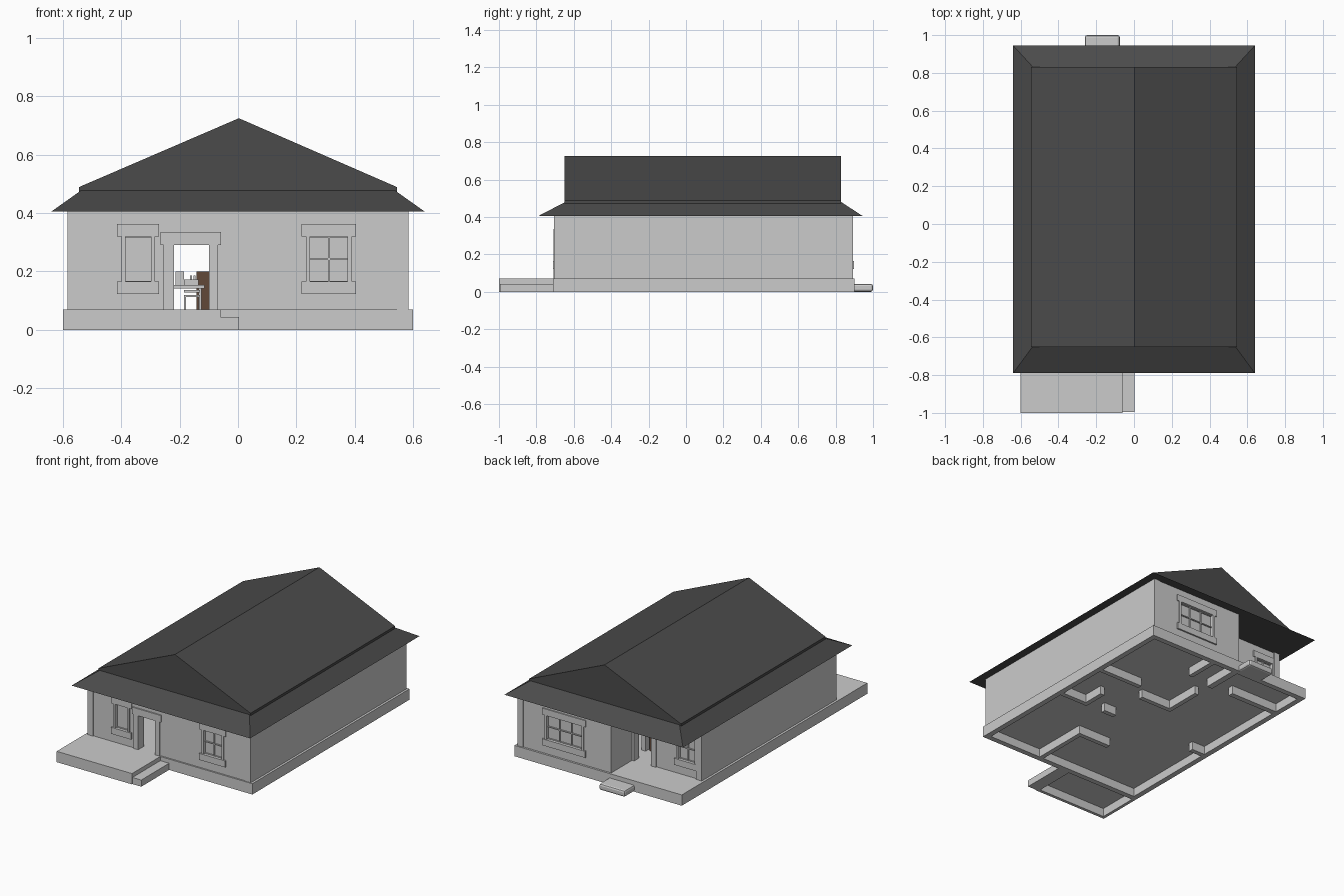
import bpy

if "Cube" in bpy.data.objects:
    bpy.data.objects.remove(bpy.data.objects["Cube"])

def material(name, rgb):
    m = bpy.data.materials.new(name)
    m.diffuse_color = (*rgb, 1)
    m.use_nodes = True
    m.node_tree.nodes["Principled BSDF"].inputs["Base Color"].default_value = m.diffuse_color
    return m

ROOF = material("dark_roof", (0.07, 0.07, 0.07))
WOOD = material("brown_wood", (0.12, 0.065, 0.04))

def mesh(name, verts, faces, mat=None):
    me = bpy.data.meshes.new(name)
    me.from_pydata(verts, [], faces)
    ob = bpy.data.objects.new(name, me)
    bpy.context.collection.objects.link(ob)
    if mat:
        me.materials.append(mat)
    return ob

BOX = [(0, 1, 3, 2), (4, 6, 7, 5), (0, 4, 5, 1), (2, 3, 7, 6), (0, 2, 6, 4), (1, 5, 7, 3)]

def boxes(name, items, mat=None):
    """One object from boxes given as (x0, x1, y0, y1, z0, z1)."""
    verts, faces = [], []
    for b in items:
        n = len(verts)
        verts += [(x, y, z) for x in b[0:2] for y in b[2:4] for z in b[4:6]]
        faces += [tuple(n + i for i in f) for f in BOX]
    return mesh(name, verts, faces, mat)

BASE, TOP, SILL, HEAD = 0.07, 0.41, 0.165, 0.32

def wall(name, x0, x1, y0, y1, openings):
    """Wall along x, with openings (x0, x1, z0, z1)."""
    parts, x = [], x0
    for a, b, z0, z1 in openings:
        parts += [(x, a, y0, y1, BASE, TOP), (a, b, y0, y1, z1, TOP)]
        if z0 > BASE:
            parts.append((a, b, y0, y1, BASE, z0))
        x = b
    parts.append((x, x1, y0, y1, BASE, TOP))
    boxes(name, parts)

def window(name, a, b, y, out, cols, rows, side=0.025):
    """Trim, pane and bars; y is the outer wall face, out is the facing (-1 or 1)."""
    def d(u, v):
        return sorted((y + out * u, y + out * v))
    t = d(-0.01, 0.007)
    boxes(name + "_trim", [
        (a - side, b + side, *t, HEAD, HEAD + 0.042),
        (a - side, b + side, *d(-0.01, 0.01), SILL - 0.042, SILL),
        (a - side * .4, a + 0.004, *t, SILL, HEAD), (b - 0.004, b + side * .4, *t, SILL, HEAD)])
    boxes(name + "_pane", [(a, b, *d(-0.022, -0.017), SILL, HEAD)])
    g = d(-0.02, -0.009)
    bars = [(a + (b - a) * i / cols - .003, a + (b - a) * i / cols + .003, *g, SILL, HEAD)
            for i in range(cols + 1)]
    bars += [(a, b, *g, SILL + (HEAD - SILL) * i / rows - .003, SILL + (HEAD - SILL) * i / rows + .003)
             for i in range(rows + 1)]
    boxes(name + "_bars", bars)

def door_frame(name, a, b, y0, y1):
    boxes(name, [(a - 0.035, a, y0, y1, BASE, 0.29), (b, b + 0.032, y0, y1, BASE, 0.29),
                 (a - 0.045, b + 0.042, y0, y1, 0.29, 0.335)])

# Hollow foundation, with a ledge at the top, and the floor it carries
W = 0.035
boxes("foundation", [(-.6, .6, -.71, -.71 + W, 0, BASE), (-.6, .6, .9 - W, .9, 0, BASE),
                     (-.6, -.6 + W, -.71, .9, 0, BASE), (.6 - W, .6, -.71, .9, 0, BASE)])
boxes("floor", [(-.58, .58, -.69, .88, .055, .068)])

# Front porch slab with rim, and its side step
boxes("porch", [(-.6, -.06, -1, -.71, .055, BASE), (-.6, -.06, -1, -.98, 0, .06),
                (-.6, -.58, -1, -.71, 0, .06), (-.08, -.06, -1, -.71, 0, .06)])
boxes("porch_step", [(-.06, .003, -.995, -.71, 0, .043)])

# Rounded back step
step = boxes("back_step", [(-.26, -.075, .88, 1, 0, .042)])
bev = step.modifiers.new("bevel", 'BEVEL')
bev.width, bev.segments = 0.012, 2

# Outer walls; the back left corner is an open recess
wall("front_wall", -.545, .55, -.7, -.66,
     [(-.39, -.295, SILL, HEAD), (-.22, -.1, BASE, .29), (.243, .38, SILL, HEAD)])
wall("back_wall", -.085, .55, .85, .887, [(.12, .38, SILL, HEAD)])
wall("recess_wall", -.545, -.05, .63, .665, [(-.535, -.41, SILL, HEAD), (-.22, -.1, BASE, .29)])
boxes("recess_side_wall", [(-.085, -.05, .63, .887, BASE, TOP)])
boxes("right_wall", [(.545, .585, -.705, .892, BASE, TOP)])
boxes("left_wall", [(-.585, -.545, -.705, .675, BASE, TOP)])

# Windows and door frames
window("front_left_window", -.39, -.295, -.7, -1, 1, 1)
window("front_right_window", .243, .38, -.7, -1, 2, 2)
window("back_window", .12, .38, .887, 1, 3, 2)
window("recess_window", -.535, -.41, .665, 1, 2, 2)
door_frame("front_door_frame", -.22, -.1, -.708, -.65)
door_frame("back_door_frame", -.22, -.1, .625, .673)

# Inner partitions: (x0, x1, y0, y1), running from the ground to the ceiling
ROOMS = [(.36, .58, -.02, .01), (.36, .39, -.02, .15), (.26, .58, .35, .38),
         (.15, .18, -.68, -.3), (-.06, .18, -.33, -.3), (.15, .24, -.02, .01),
         (-.06, .17, .25, .28), (-.075, -.045, .25, .52), (.09, .12, .66, .87),
         (-.58, -.47, -.04, -.01)]
boxes("partitions", [(*r, 0, TOP) for r in ROOMS])
boxes("recess_footing", [(-.58, -.22, .63, .665, 0, .06), (-.09, -.05, .63, .88, 0, .06)])

# Furniture seen through the doorway
table = [(-.3, -.115, .12, .3, .142, .154)]
table += [(x, x + .01, y, y + .01, .068, .142) for x in (-.29, -.135) for y in (.13, .28)]
boxes("table", table)
chair = [(-.185, -.13, -.0, .06, .112, .12), (-.185, -.13, .055, .06, .128, .136)]
chair += [(x, x + .006, y, y + .006, .068, .112) for x in (-.185, -.136) for y in (0, .054)]
boxes("chair", chair)
boxes("tableware", [(-.185, -.135, .18, .23, .154, .172), (-.165, -.158, .2, .21, .172, .186),
                    (-.152, -.145, .2, .21, .172, .186), (-.215, -.185, .22, .27, .154, .2)])
boxes("cabinet", [(-.143, -.09, .35, .5, .068, .2)], WOOD)

# Lower roof skirt: a frustum with a flat soffit
low = [(-.64, -.79), (.64, -.79), (.64, .945), (-.64, .945)]
high = [(-.53, -.64), (.53, -.64), (.53, .825), (-.53, .825)]
mesh("roof_skirt", [(x, y, .405) for x, y in low] + [(x, y, .483) for x, y in high],
     [(3, 2, 1, 0), (4, 5, 6, 7)] + [(i, (i + 1) % 4, (i + 1) % 4 + 4, i + 4) for i in range(4)], ROOF)

# Upper gable roof: a five-sided profile run along y
profile = [(-.545, .473), (.545, .473), (.545, .489), (.003, .725), (-.545, .489)]
mesh("gable_roof", [(x, y, z) for y in (-.65, .83) for x, z in profile],
     [(0, 1, 2, 3, 4), (9, 8, 7, 6, 5)] +
     [((i + 1) % 5, i, i + 5, (i + 1) % 5 + 5) for i in range(5)], ROOF)
